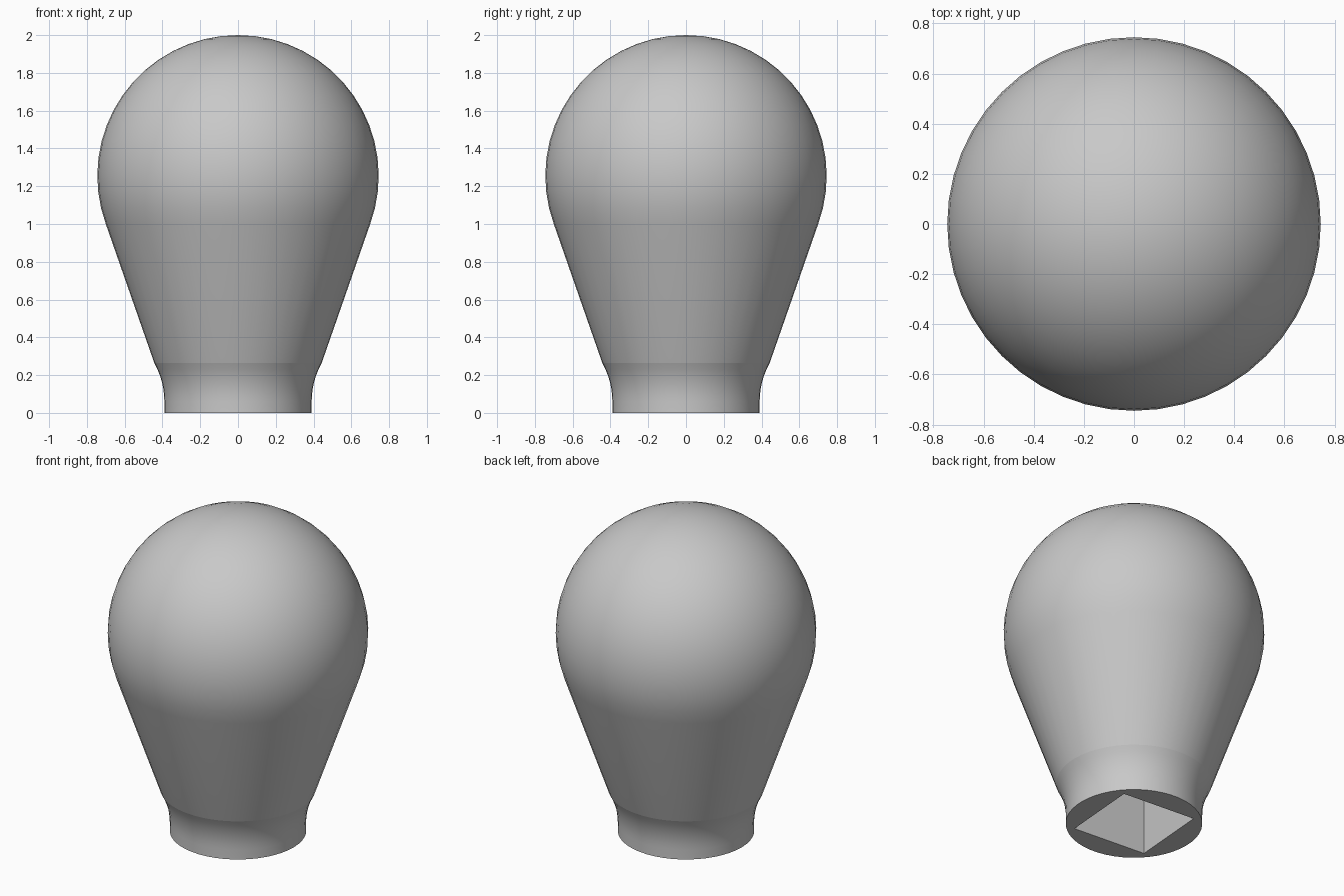
import bpy
import bmesh
import math
from mathutils import Matrix, Vector

cube = bpy.data.objects.get("Cube")
if cube:
    bpy.data.objects.remove(cube, do_unlink=True)

grey = bpy.data.materials.new("plain grey")
grey.use_nodes = True
colour = (0.58, 0.58, 0.58, 1)
grey.diffuse_color = colour
grey.node_tree.nodes["Principled BSDF"].inputs["Base Color"].default_value = colour


def add_object(name, bm):
    bmesh.ops.recalc_face_normals(bm, faces=bm.faces[:])
    mesh = bpy.data.meshes.new(name)
    bm.to_mesh(mesh)
    bm.free()
    mesh.materials.append(grey)
    obj = bpy.data.objects.new(name, mesh)
    bpy.context.collection.objects.link(obj)
    return obj


SEGMENTS = 48
NECK_R, NECK_TOP = 0.39, 0.265
BALL_R, BALL_Z = 0.745, 1.255

# Profile: flared neck, straight taper, ball
profile = [(0, 0), (NECK_R, 0)]
flare_r, flare_start = 0.42, 0.06
for i in range(7):
    z = flare_start + (NECK_TOP - flare_start) * i / 6
    r = NECK_R + flare_r - math.sqrt(flare_r ** 2 - (z - flare_start) ** 2)
    profile.append((r, z))
for i in range(17):
    a = math.radians(-20 + 110 * i / 16)
    profile.append((BALL_R * math.cos(a), BALL_Z + BALL_R * math.sin(a)))

bm = bmesh.new()
verts = [bm.verts.new((r, 0, z)) for r, z in profile]
edges = [bm.edges.new(pair) for pair in zip(verts, verts[1:])]
bmesh.ops.spin(bm, geom=verts + edges, cent=(0, 0, 0), axis=(0, 0, 1),
               angle=math.tau, steps=SEGMENTS, use_duplicate=False)
bmesh.ops.remove_doubles(bm, verts=bm.verts[:], dist=0.0005)
base = [f for f in bm.faces if all(v.co.z < 0.001 for v in f.verts)]
bmesh.ops.dissolve_faces(bm, faces=base)

# Crease where the neck meets the taper
for e in bm.edges:
    if all(abs(v.co.z - NECK_TOP) < 0.001 for v in e.verts):
        e.smooth = False
knob = add_object("knob", bm)

bpy.ops.object.select_all(action="DESELECT")
knob.select_set(True)
bpy.context.view_layer.objects.active = knob
bpy.ops.object.shade_smooth_by_angle(angle=math.radians(35))

# Square socket in the underside, turned slightly
SOCKET_SIDE, SOCKET_DEPTH = 0.488, 0.8
bm = bmesh.new()
bmesh.ops.create_cube(bm, size=1)
bmesh.ops.scale(bm, verts=bm.verts[:],
                vec=Vector((SOCKET_SIDE, SOCKET_SIDE, SOCKET_DEPTH * 2)))
bmesh.ops.rotate(bm, verts=bm.verts[:], cent=(0, 0, 0),
                 matrix=Matrix.Rotation(math.radians(-4.5), 3, "Z"))
cutter = add_object("socket_cutter", bm)
cutter.hide_render = True
cutter.display_type = "WIRE"

cut = knob.modifiers.new("socket", "BOOLEAN")
cut.operation = "DIFFERENCE"
cut.solver = "EXACT"
cut.object = cutter
bpy.ops.object.modifier_apply(modifier=cut.name)
bpy.data.objects.remove(cutter, do_unlink=True)
